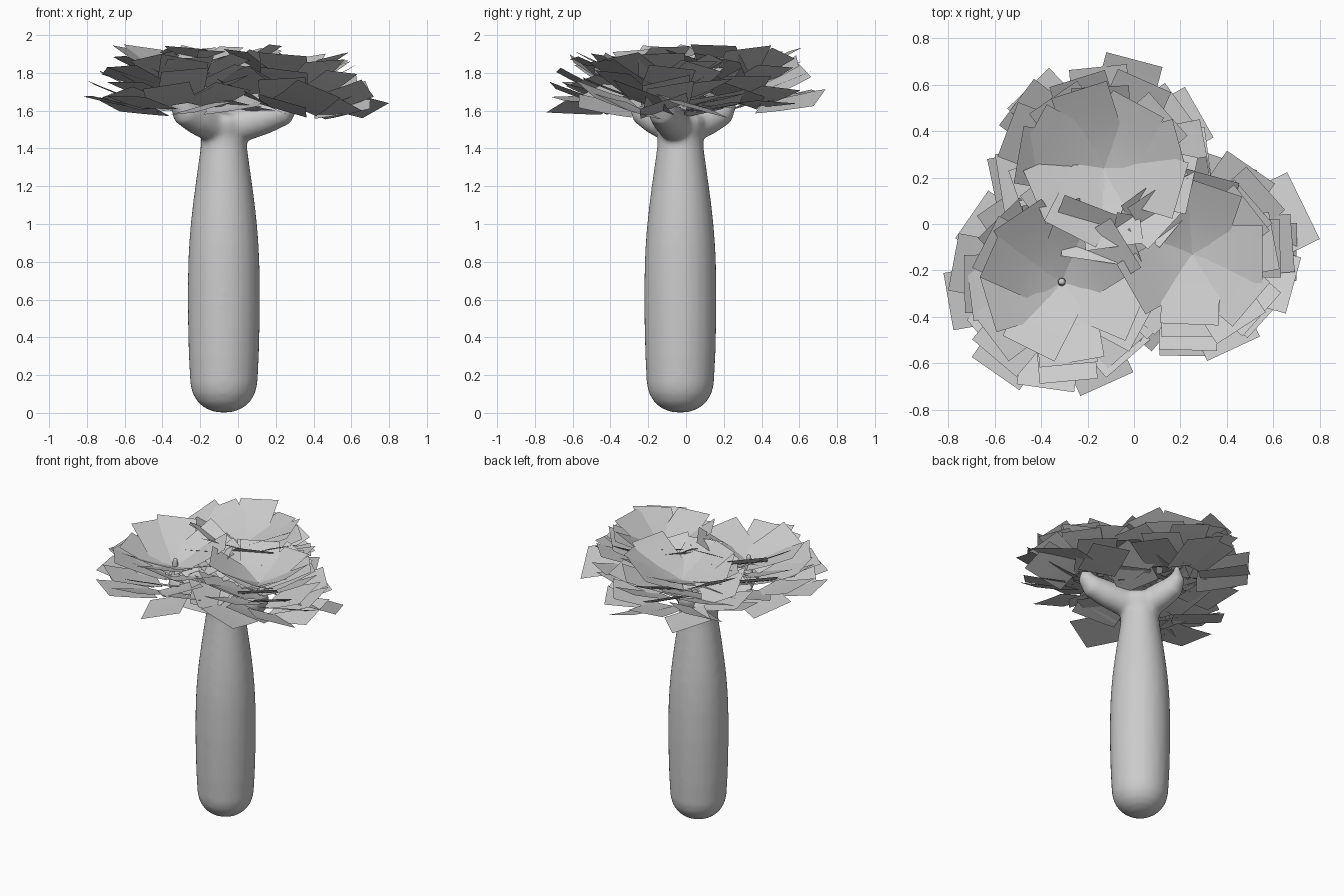
import bpy, bmesh, math, random
from mathutils import Vector

if "Cube" in bpy.data.objects:
    bpy.data.objects.remove(bpy.data.objects["Cube"])

random.seed(5)
grey = bpy.data.materials.new("plain_grey")
grey.diffuse_color = (0.6, 0.6, 0.6, 1)
grey.use_nodes = True
grey.node_tree.nodes["Principled BSDF"].inputs["Base Color"].default_value = grey.diffuse_color


def finish(bm, name):
    mesh = bpy.data.meshes.new(name)
    bm.to_mesh(mesh)
    bm.free()
    mesh.materials.append(grey)
    mesh.polygons.foreach_set("use_smooth", [True] * len(mesh.polygons))
    obj = bpy.data.objects.new(name, mesh)
    bpy.context.collection.objects.link(obj)
    return obj


def tube(bm, points, radii, sides=20):
    """Closed tube with a radius for each path point."""
    points = [Vector(p) for p in points]
    rings = []
    for i, (p, r) in enumerate(zip(points, radii)):
        tangent = points[min(i + 1, len(points) - 1)] - points[max(i - 1, 0)]
        turn = Vector((0, 0, 1)).rotation_difference(tangent.normalized())
        ring = []
        for k in range(sides):
            a = 2 * math.pi * k / sides
            ring.append(bm.verts.new(p + turn @ Vector((r * math.cos(a), r * math.sin(a), 0))))
        rings.append(ring)
    for low, high in zip(rings, rings[1:]):
        for k in range(sides):
            n = (k + 1) % sides
            bm.faces.new((low[k], low[n], high[n], high[k]))
    bm.faces.new(rings[0][::-1])
    bm.faces.new(rings[-1])


def leaf(bm, centre, angle, r0, r1, z0, z1, width, roll, yaw=0.0):
    """Square leaf reaching outward and curling up; yaw swings its outer end."""
    out = Vector((math.cos(angle), math.sin(angle), 0))
    start = Vector((centre[0], centre[1], 0)) + out * r0
    along = Vector((math.cos(angle + yaw), math.sin(angle + yaw), 0))
    side = Vector((-along.y, along.x, 0))
    rows = []
    for i in range(5):
        t = i / 4
        mid = start + along * (r1 - r0) * t
        mid.z = z0 + (z1 - z0) * t ** 1.2
        rows.append([bm.verts.new(mid + side * s * width / 2 + Vector((0, 0, s * roll * width / 2)))
                     for s in (-1, 1)])
    for a, b in zip(rows, rows[1:]):
        bm.faces.new((a[0], b[0], b[1], a[1]))


# Stem tips (x, y, z) and leaf centres (x, y, height, spread)
AXIS = (-0.075, -0.03)
stems = [(-0.31, -0.25, 1.8), (0.28, -0.14, 1.74), (-0.17, 0.22, 1.73)]
crowns = {"left": (-0.31, -0.25, 1.76, 1.02),
          "right": (0.25, -0.13, 1.75, 0.98),
          "back": (-0.13, 0.24, 1.78, 1.03)}

# Trunk with a rounded foot and three spreading branches, blended together
bm = bmesh.new()
profile = [(0.003, 0.045), (0.025, 0.1), (0.055, 0.137), (0.1, 0.165), (0.15, 0.178),
           (0.3, 0.186), (0.45, 0.19), (0.6, 0.192), (0.7, 0.191), (0.8, 0.189), (0.9, 0.184),
           (1.0, 0.176), (1.1, 0.165), (1.2, 0.152), (1.3, 0.138), (1.4, 0.124), (1.46, 0.121),
           (1.51, 0.135), (1.55, 0.14), (1.58, 0.12)]
tube(bm, [(*AXIS, z) for z, r in profile], [r for z, r in profile], 24)
for x, y, top in stems:
    path = [(AXIS[0] + (x - AXIS[0]) * t, AXIS[1] + (y - AXIS[1]) * t, z)
            for t, z in ((0, 1.5), (0.3, 1.53), (0.6, 1.56), (0.88, 1.595),
                         (1.0, 1.65), (1, 1.7), (1, top + 0.01))]
    tube(bm, path, [0.09, 0.092, 0.086, 0.075, 0.052, 0.026, 0.019])
trunk = finish(bm, "trunk")
remesh = trunk.modifiers.new("blend", 'REMESH')
remesh.mode = 'VOXEL'
remesh.voxel_size = 0.013
remesh.use_smooth_shade = True
soften = trunk.modifiers.new("soften", 'SMOOTH')
soften.factor = 0.5
soften.iterations = 12

# Leaf layers: count, inner and outer reach, inner and outer height offset
layers = [(8, 0.0, 0.33, -0.01, 0.15),
          (8, 0.06, 0.37, -0.05, 0.09),
          (8, 0.11, 0.41, -0.09, 0.03),
          (8, 0.14, 0.44, -0.13, -0.04),
          (7, 0.16, 0.46, -0.15, -0.11)]
for name, (x, y, height, spread) in crowns.items():
    bm = bmesh.new()
    for i, (n, r0, r1, z0, z1) in enumerate(layers):
        start = random.uniform(0, math.pi)
        tilt = 0.25 + 0.05 * i
        for k in range(n):
            angle = start + 2 * math.pi * k / n + random.uniform(-0.15, 0.15)
            leaf(bm, (x, y), angle, r0 * spread, r1 * spread * random.uniform(0.92, 1.06),
                 height + z0, height + z1 + random.uniform(-0.04, 0.03),
                 0.25, random.uniform(-tilt, tilt), random.uniform(-0.15, 0.15))
    # One long drooping leaf at the right
    if name == "right":
        leaf(bm, (0.28, -0.14), math.radians(26), 0.2, 0.5, 1.66, 1.6, 0.32, -0.25)
    finish(bm, name + "_leaves")
